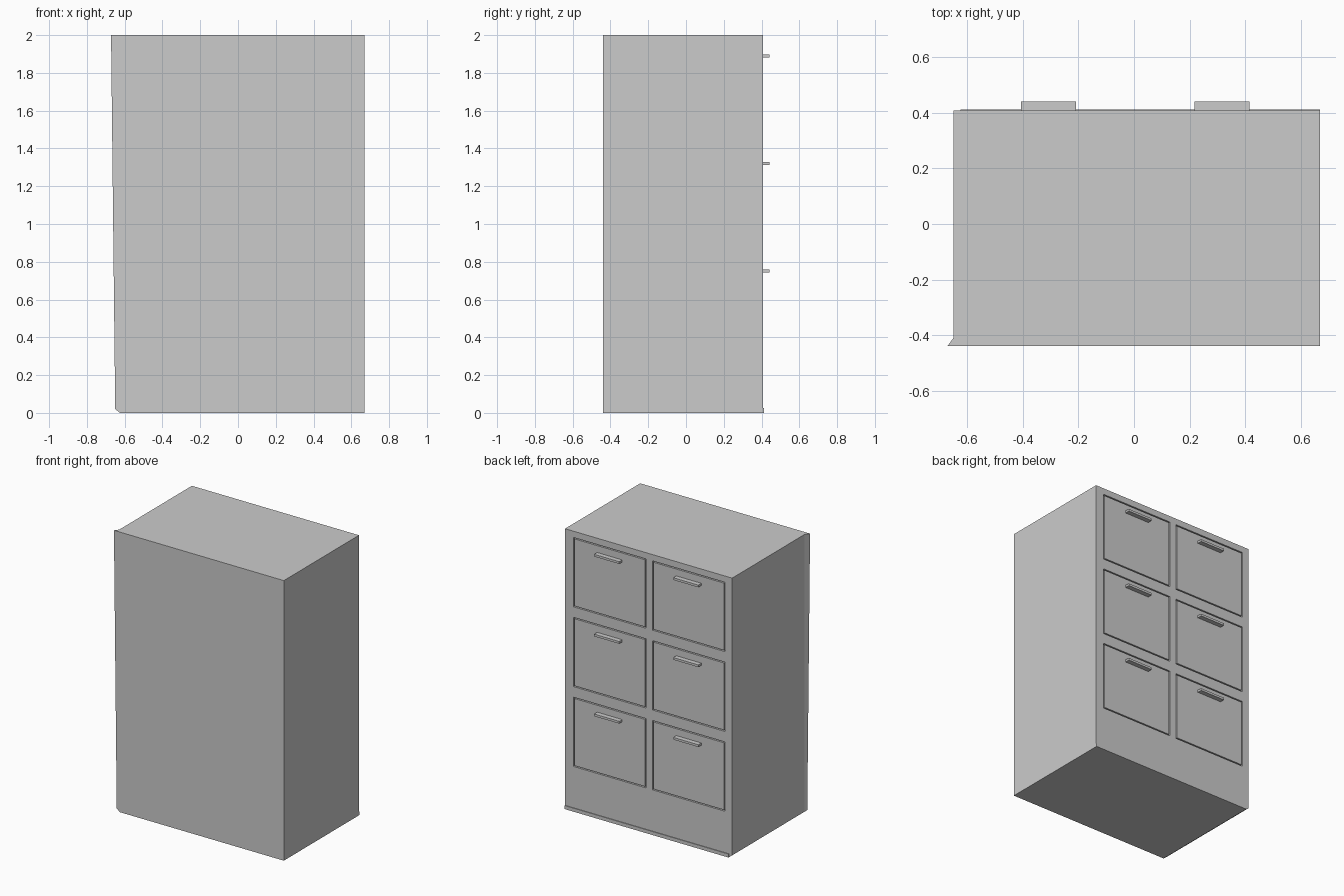
import bpy, bmesh
from mathutils import Vector

if "Cube" in bpy.data.objects:
    bpy.data.objects.remove(bpy.data.objects["Cube"])


def make_object(name, bm):
    bmesh.ops.recalc_face_normals(bm, faces=bm.faces)
    mesh = bpy.data.meshes.new(name)
    bm.to_mesh(mesh)
    bm.free()
    obj = bpy.data.objects.new(name, mesh)
    bpy.context.collection.objects.link(obj)
    return obj


def add_box(bm, x0, x1, y0, y1, z0, z1):
    lo, hi = Vector((x0, y0, z0)), Vector((x1, y1, z1))
    verts = bmesh.ops.create_cube(bm, size=1)["verts"]
    for v in verts:
        v.co = Vector(((lo[i] + hi[i]) / 2 + v.co[i] * (hi[i] - lo[i])) for i in range(3))


def box(name, *bounds):
    bm = bmesh.new()
    add_box(bm, *bounds)
    return make_object(name, bm)


RIGHT, FRONT, BACK = 0.67, -0.44, 0.408

# Cabinet body: lofted outline, left front corner flares out towards the top
bm = bmesh.new()
rings = []
for z, side, corner in ((0, -0.625, -0.625), (0.02, -0.65, -0.65), (2, -0.65, -0.672)):
    outline = [(corner, FRONT), (RIGHT, FRONT), (RIGHT, BACK), (side, BACK), (side, -0.41)]
    rings.append([bm.verts.new((x, y, z)) for x, y in outline])
bm.faces.new(rings[0])
bm.faces.new(rings[-1])
for low, high in zip(rings, rings[1:]):
    for i in range(5):
        j = (i + 1) % 5
        bm.faces.new((low[i], low[j], high[j], high[i]))
body = make_object("cabinet_body", bm)

# Drawer fronts sit in shallow pockets, leaving a thin groove around each
W, H, GAP = 0.575, 0.495, 0.008
cutter_bm = bmesh.new()
for row in range(3):
    top = 1.955 - 0.57 * row
    for cx, label in ((0.317, "right"), (-0.308, "left")):
        x0, x1, z0 = cx - W / 2, cx + W / 2, top - H
        add_box(cutter_bm, x0, x1, BACK - 0.015, BACK + 0.05, z0, top)
        box(f"drawer_front_{label}_{row + 1}", x0 + GAP, x1 - GAP,
            BACK - 0.02, BACK, z0 + GAP, top - GAP)
        # Handle
        hz = top - 0.065
        box(f"drawer_handle_{label}_{row + 1}", cx - 0.099, cx + 0.099,
            BACK - 0.005, 0.442, hz - 0.008, hz + 0.008)

# Cut the pockets
cutter = make_object("pocket_cutter", cutter_bm)
cutter.hide_render = True
mod = body.modifiers.new("pockets", "BOOLEAN")
mod.operation = "DIFFERENCE"
mod.solver = "EXACT"
mod.object = cutter
bpy.context.view_layer.objects.active = body
bpy.ops.object.modifier_apply(modifier=mod.name)
bpy.data.objects.remove(cutter)

# Thin skirting strip along the foot of the drawer side
box("skirting_strip", -0.625, RIGHT, BACK - 0.01, 0.413, 0, 0.025)
